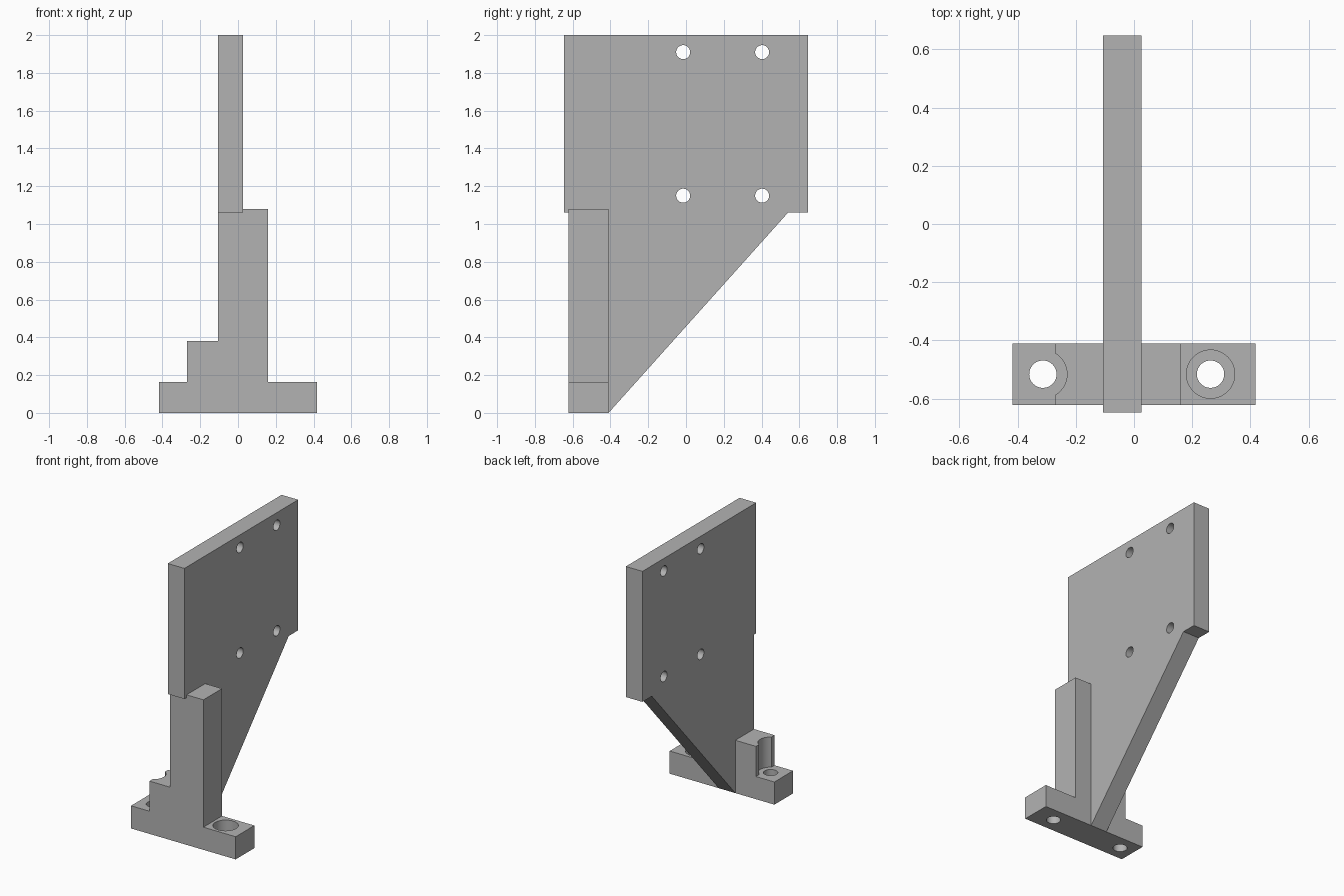
import bpy, bmesh, math
from mathutils import Vector

cube = bpy.data.objects.get("Cube")
if cube:
    bpy.data.objects.remove(cube, do_unlink=True)

grey = bpy.data.materials.new("plain grey")
grey.use_nodes = True
GREY = (0.45, 0.45, 0.45, 1)
grey.diffuse_color = GREY
grey.node_tree.nodes["Principled BSDF"].inputs["Base Color"].default_value = GREY


def add_object(name, bm):
    bmesh.ops.recalc_face_normals(bm, faces=bm.faces[:])
    mesh = bpy.data.meshes.new(name)
    bm.to_mesh(mesh)
    bm.free()
    mesh.materials.append(grey)
    obj = bpy.data.objects.new(name, mesh)
    bpy.context.scene.collection.objects.link(obj)
    return obj


def extrude_profile(name, points, direction):
    bm = bmesh.new()
    face = bm.faces.new([bm.verts.new(p) for p in points])
    result = bmesh.ops.extrude_face_region(bm, geom=[face])
    verts = [v for v in result["geom"] if isinstance(v, bmesh.types.BMVert)]
    bmesh.ops.translate(bm, verts=verts, vec=direction)
    return add_object(name, bm)


def drill(target, start, end, radius):
    """Cut a round hole from start to end."""
    start, end = Vector(start), Vector(end)
    axis = end - start
    bm = bmesh.new()
    bmesh.ops.create_cone(bm, cap_ends=True, segments=48, radius1=radius,
                          radius2=radius, depth=axis.length)
    bm.transform(axis.to_track_quat("Z", "Y").to_matrix().to_4x4())
    bmesh.ops.translate(bm, verts=bm.verts[:], vec=(start + end) / 2)
    cutter = add_object("hole_cutter", bm)
    cutter.hide_render = True
    mod = target.modifiers.new("hole", "BOOLEAN")
    mod.operation, mod.solver, mod.object = "DIFFERENCE", "EXACT", cutter
    bpy.context.view_layer.objects.active = target
    bpy.ops.object.modifier_apply(modifier=mod.name)
    bpy.data.objects.remove(cutter, do_unlink=True)


PLATE_L, PLATE_R = -0.106, 0.026
FOOT_FRONT, FOOT_BACK = -0.622, -0.41
BASE_TOP, PLATE_LOW = 0.163, 1.06

# Stepped foot with the upright column, notched under the plate
foot_outline = [(-0.417, 0), (0.417, 0), (0.417, BASE_TOP), (0.16, BASE_TOP),
                (0.16, 1.08), (PLATE_R, 1.08), (PLATE_R, PLATE_LOW),
                (PLATE_L, PLATE_LOW), (PLATE_L, 0.38), (-0.27, 0.38),
                (-0.27, BASE_TOP), (-0.417, BASE_TOP)]
foot = extrude_profile("stepped_foot", [(x, FOOT_FRONT, z) for x, z in foot_outline],
                       (0, FOOT_BACK - FOOT_FRONT, 0))

# Mounting plate tapering to the foot as a gusset
plate_outline = [(-0.647, 2), (-0.647, PLATE_LOW), (FOOT_BACK, PLATE_LOW),
                 (FOOT_BACK, 0), (0.54, PLATE_LOW), (0.647, PLATE_LOW), (0.647, 2)]
plate = extrude_profile("mounting_plate", [(PLATE_L, y, z) for y, z in plate_outline],
                        (PLATE_R - PLATE_L, 0, 0))

# Bolt holes, each with a counterbore for the screw head
hole_y = (FOOT_FRONT + FOOT_BACK) / 2
for x, seat in ((-0.313, BASE_TOP), (0.263, 0.07)):
    drill(foot, (x, hole_y, seat), (x, hole_y, 0.6 if x < 0 else 0.3), 0.083)
    drill(foot, (x, hole_y, -0.1), (x, hole_y, 0.3), 0.047)

# Four plate holes
for y in (-0.015, 0.403):
    for z in (1.15, 1.91):
        drill(plate, (-0.3, y, z), (0.2, y, z), 0.037)

# Smooth hole walls, sharp edges elsewhere
for obj in (foot, plate):
    bpy.ops.object.select_all(action="DESELECT")
    obj.select_set(True)
    bpy.context.view_layer.objects.active = obj
    bpy.ops.object.shade_smooth_by_angle(angle=math.radians(30))
